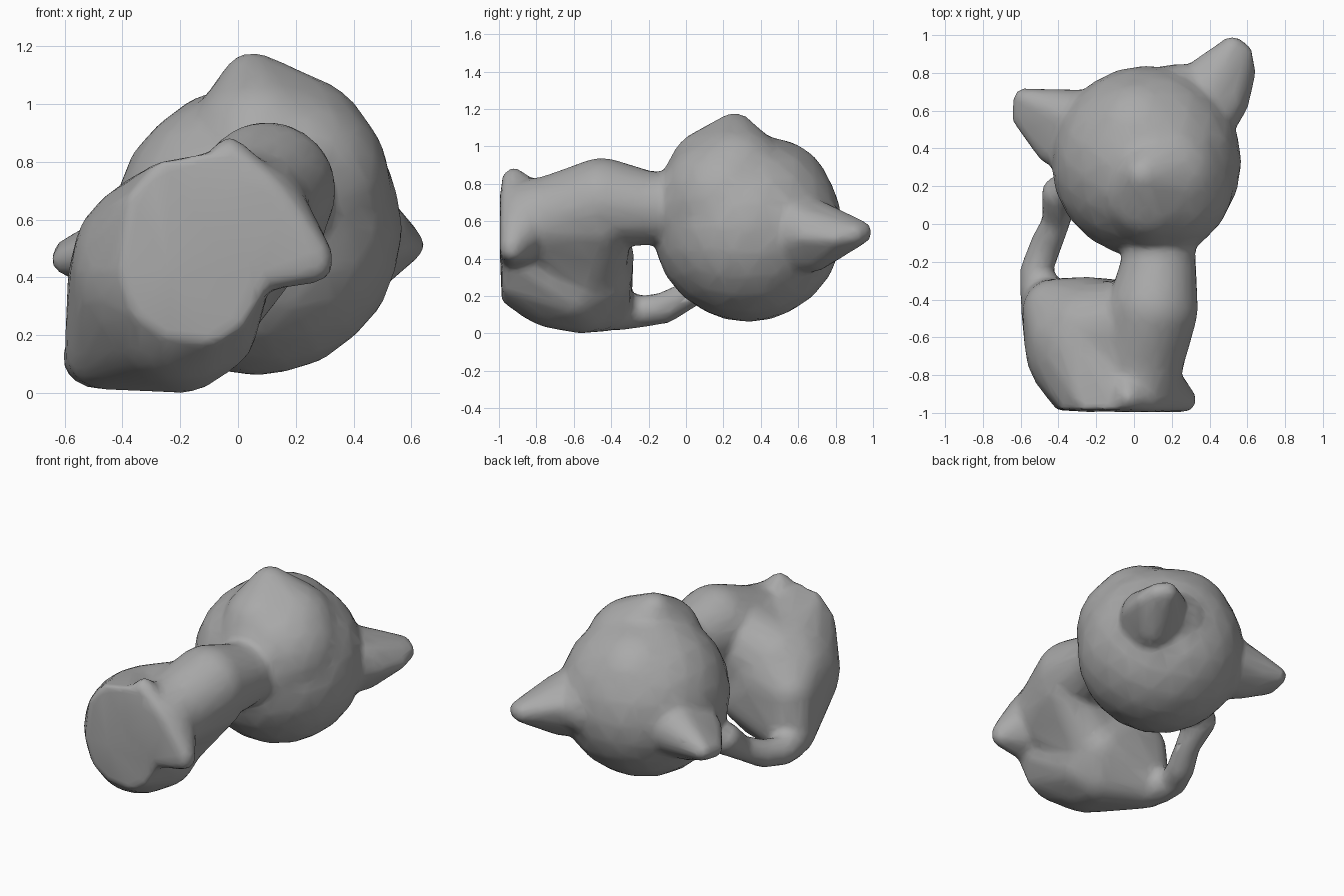
import bpy, bmesh
from mathutils import Matrix

bm = bmesh.new()


def hull(balls=(), points=()):
    """Closed convex lump around balls (x, y, z, rx[, ry, rz]) and loose points."""
    tmp = bmesh.new()
    for b in balls:
        r = b[3:] if len(b) == 6 else (b[3],) * 3
        m = Matrix.Translation(b[:3]) @ Matrix.Diagonal((*r, 1))
        bmesh.ops.create_icosphere(tmp, subdivisions=3, radius=1, matrix=m)
    for p in points:
        tmp.verts.new(p)
    for v in tmp.verts:                       # flat sitting base
        v.co.y = max(v.co.y, -0.995)
    bmesh.ops.delete(tmp, geom=tmp.edges[:], context='EDGES_FACES')
    bmesh.ops.convex_hull(tmp, input=tmp.verts[:])
    loose = [v for v in tmp.verts if not v.link_faces]
    bmesh.ops.delete(tmp, geom=loose, context='VERTS')
    bmesh.ops.recalc_face_normals(tmp, faces=tmp.faces[:])
    me = bpy.data.meshes.new("lump")
    tmp.to_mesh(me)
    tmp.free()
    bm.from_mesh(me)
    bpy.data.meshes.remove(me)


def limb(*balls):
    """Tapered tube through a chain of balls."""
    for a, b in zip(balls, balls[1:]):
        hull((a, b))


# head, brow, muzzle and nose
hull([(0.065, 0.33, 0.565, 0.505, 0.51, 0.505)])
hull([(0.16, 0.22, 0.71, 0.37), (0.03, 0.45, 0.71, 0.335),
      (0.14, 0.16, 0.65, 0.34), (0.09, 0.14, 0.79, 0.27)])
hull([(0.08, 0.18, 0.88, 0.25, 0.27, 0.23), (0.05, 0.26, 1.07, 0.11),
      (0.17, 0.26, 0.80, 0.31)])

# ears, flaring out of the head
hull([(0.52, 0.93, 0.54, 0.065), (0.57, 0.90, 0.53, 0.06),
      (0.59, 0.80, 0.51, 0.055), (0.55, 0.64, 0.52, 0.06),
      (0.37, 0.82, 0.57, 0.07), (0.46, 0.62, 0.57, 0.12),
      (0.42, 0.68, 0.45, 0.12), (0.30, 0.55, 0.54, 0.23)])
hull([(-0.58, 0.66, 0.48, 0.06), (-0.59, 0.56, 0.46, 0.055),
      (-0.40, 0.63, 0.52, 0.08), (-0.43, 0.40, 0.49, 0.09),
      (-0.38, 0.52, 0.42, 0.10), (-0.18, 0.50, 0.53, 0.21)])
hull([(-0.30, 0.56, 0.52, 0.13), (0.00, 0.52, 0.56, 0.28),
      (0.24, 0.68, 0.56, 0.17)])

# haunches with the flat base
outline = [(-0.06, 0.84), (-0.28, 0.80), (-0.38, 0.68), (-0.41, 0.42),
           (-0.36, 0.27), (-0.25, 0.19), (-0.08, 0.17), (0.02, 0.23),
           (0.12, 0.40), (0.16, 0.66)]
hull([(-0.42, -0.46, 0.40, 0.17), (-0.46, -0.43, 0.15, 0.14),
      (-0.12, -0.47, 0.30, 0.18), (-0.20, -0.56, 0.21, 0.21),
      (-0.35, -0.60, 0.48, 0.22), (-0.12, -0.60, 0.24, 0.19),
      (-0.24, -0.64, 0.42, 0.34, 0.36, 0.35),
      (-0.22, -0.66, 0.27, 0.27, 0.31, 0.25)],
     [(x, -0.985, z) for x, z in outline])

# flank blending the haunches into the chest
hull([(-0.25, -0.57, 0.50, 0.26), (-0.10, -0.52, 0.34, 0.20),
      (0.08, -0.53, 0.65, 0.225), (0.03, -0.78, 0.60, 0.22),
      (0.14, -0.45, 0.60, 0.17)])

# chest and neck
limb((0.13, -0.05, 0.67, 0.19), (0.13, -0.22, 0.67, 0.20),
     (0.10, -0.45, 0.70, 0.24), (0.04, -0.70, 0.62, 0.23),
     (0.02, -0.85, 0.60, 0.22))

# paws
hull([(-0.03, -0.92, 0.82, 0.065), (-0.05, -0.85, 0.70, 0.12),
      (0.10, -0.93, 0.70, 0.07)])
hull([(0.26, -0.93, 0.45, 0.07), (0.10, -0.88, 0.50, 0.13),
      (0.10, -0.93, 0.70, 0.07), (0.08, -0.93, 0.42, 0.07)])
hull([(0.20, -0.93, 0.58, 0.065), (0.26, -0.93, 0.47, 0.07),
      (0.05, -0.85, 0.60, 0.20)])

# tail
limb((-0.49, -0.36, 0.13, 0.115), (-0.52, -0.25, 0.115, 0.085),
     (-0.47, -0.12, 0.135, 0.085), (-0.41, 0.02, 0.21, 0.075),
     (-0.39, 0.16, 0.32, 0.10))

mesh = bpy.data.meshes.new("seated_cat")
bm.to_mesh(mesh)
bm.free()
cat = bpy.data.objects.new("seated_cat", mesh)
bpy.context.collection.objects.link(cat)

# plain grey
grey = bpy.data.materials.new("grey")
grey.diffuse_color = (0.4, 0.4, 0.4, 1)
mesh.materials.append(grey)

# fuse all lumps into one softly faceted skin
fuse = cat.modifiers.new("fuse", 'REMESH')
fuse.mode = 'VOXEL'
fuse.voxel_size = 0.02
fuse.use_smooth_shade = True
soften = cat.modifiers.new("soften", 'SMOOTH')
soften.factor = 0.5
soften.iterations = 8
thin = cat.modifiers.new("thin", 'DECIMATE')
thin.ratio = 0.12
